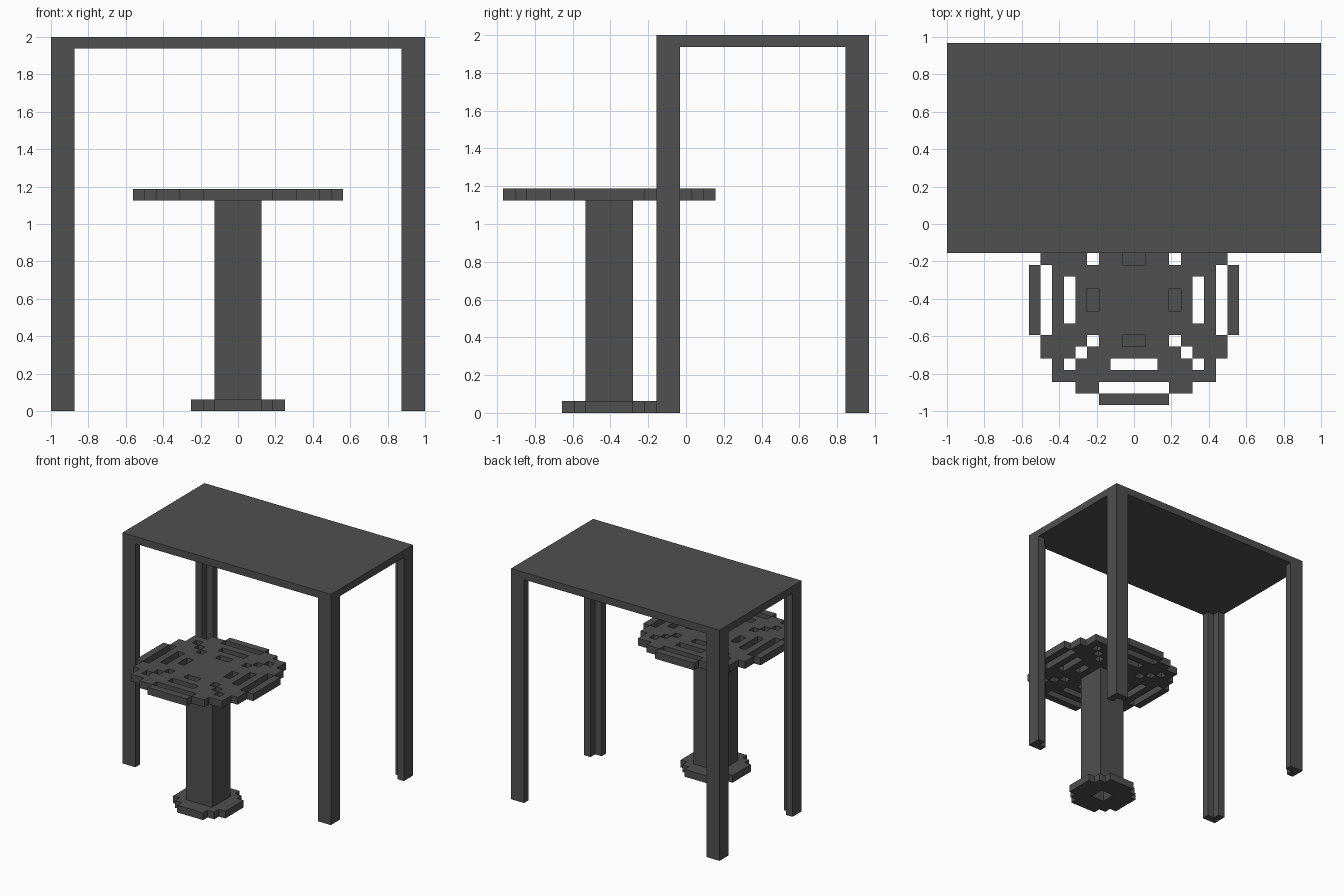
import bpy
import bmesh

cube = bpy.data.objects.get("Cube")
if cube:
    bpy.data.objects.remove(cube, do_unlink=True)

U = 1 / 16            # block size
TABLE_Y = 6.5         # table centre, in blocks
STOOL_Y = -6.5        # stool centre, in blocks

grey = bpy.data.materials.new("dark grey")
grey.use_nodes = True
grey.diffuse_color = (0.08, 0.08, 0.08, 1)
grey.node_tree.nodes["Principled BSDF"].inputs["Base Color"].default_value = (0.08, 0.08, 0.08, 1)


def prism(name, cells, centre_y, z0, z1):
    """Upright solid whose plan is a set of square blocks; only outer faces are made."""
    bm = bmesh.new()

    def face(points):
        bm.faces.new([bm.verts.new((x * U, (y + centre_y) * U, z * U)) for x, y, z in points])

    for x, y in cells:
        ring = [(x, y), (x + 1, y), (x + 1, y + 1), (x, y + 1)]
        face([(*p, z1) for p in ring])
        face([(*p, z0) for p in reversed(ring)])
        for k, (dx, dy) in enumerate([(0, -1), (1, 0), (0, 1), (-1, 0)]):
            if (x + dx, y + dy) not in cells:
                p, q = ring[k], ring[(k + 1) % 4]
                face([(*p, z0), (*q, z0), (*q, z1), (*p, z1)])
    bmesh.ops.remove_doubles(bm, verts=bm.verts, dist=U / 100)
    mesh = bpy.data.meshes.new(name)
    bm.to_mesh(mesh)
    bm.free()
    mesh.materials.append(grey)
    obj = bpy.data.objects.new(name, mesh)
    bpy.context.collection.objects.link(obj)
    return obj


def symmetric(radius, rule):
    """Blocks of a plan with four-way symmetry; rule gets the larger and smaller offset."""
    def offset(i):
        return i if i >= 0 else -1 - i
    span = range(-radius, radius)
    return {(x, y) for x in span for y in span
            if rule(max(offset(x), offset(y)), min(offset(x), offset(y)))}


def seat_rule(a, b):
    if a == 8:
        return b < 3                      # outer rim strips
    if a == 7:
        return 3 <= b < 5                 # stepped corners
    if a == b and a in (3, 4, 5):
        return False                      # diagonal holes
    if a == 5:
        return b >= 2                     # long slots
    if a == 3:
        return b >= 1                     # short slots
    return True


# Table top
prism("table_top", {(x, y) for x in range(-16, 16) for y in range(-9, 9)}, TABLE_Y, 31, 32)

# Table legs, angle-shaped with the notch facing inwards
for side, xs in (("left", (15, 14)), ("right", (-16, -15))):
    for end, ys in (("front", (-9, -8)), ("back", (8, 7))):
        angle = {(xs[0], ys[0]), (xs[1], ys[0]), (xs[0], ys[1])}
        prism(f"{end}_{side}_leg", angle, TABLE_Y, 0, 31)

# Stool: pierced seat, hollow post and stepped base
prism("stool_seat", symmetric(9, seat_rule), STOOL_Y, 18, 19)
prism("stool_post", symmetric(2, lambda a, b: a >= 1), STOOL_Y, 1, 18)
prism("stool_base", symmetric(4, lambda a, b: a >= 1 and (a < 3 or b < 2)), STOOL_Y, 0, 1)
